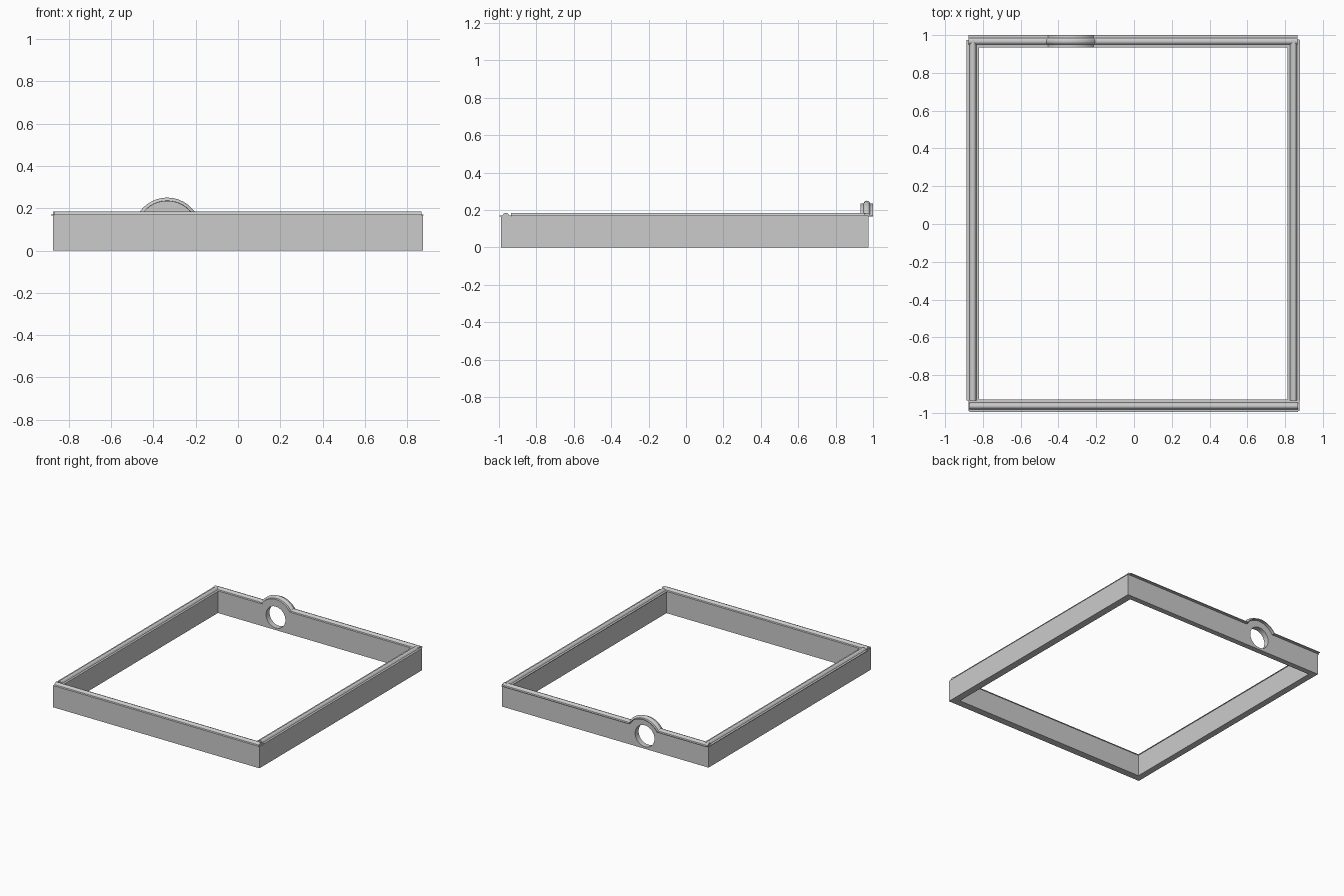
import bpy, bmesh, math
from mathutils import Vector

if "Cube" in bpy.data.objects:
    bpy.data.objects.remove(bpy.data.objects["Cube"])

H = 0.165                       # wall height
GX, GZ = -0.335, 0.09           # moon gate centre
R_WALL, R_HOLE = 0.14, 0.082

# coping cross-section: thin slab with a rounded ridge (across, up)
PROFILE = [(-0.033, 0), (0.033, 0), (0.033, 0.005), (0.018, 0.006)]
PROFILE += [(0.016 * math.cos(a), 0.006 + 0.014 * math.sin(a))
            for a in [math.pi * i / 8 for i in range(1, 8)]]
PROFILE += [(-0.018, 0.006), (-0.033, 0.005)]


def finish(name, bm):
    bmesh.ops.recalc_face_normals(bm, faces=bm.faces)
    me = bpy.data.meshes.new(name)
    bm.to_mesh(me)
    bm.free()
    ob = bpy.data.objects.new(name, me)
    bpy.context.collection.objects.link(ob)
    return ob


def box(name, x0, x1, y0, y1, z0, z1):
    bm = bmesh.new()
    bmesh.ops.create_cube(bm, size=1)
    for v in bm.verts:
        v.co = ((x0 + x1) / 2 + v.co.x * (x1 - x0),
                (y0 + y1) / 2 + v.co.y * (y1 - y0),
                (z0 + z1) / 2 + v.co.z * (z1 - z0))
    return finish(name, bm)


def sweep(name, stations):
    """Join coping sections; each station is (origin, across, up)."""
    bm = bmesh.new()
    rings = [[bm.verts.new(Vector(o) + Vector(s) * a + Vector(u) * b)
              for a, b in PROFILE] for o, s, u in stations]
    n = len(PROFILE)
    for r, q in zip(rings, rings[1:]):
        for i in range(n):
            j = (i + 1) % n
            bm.faces.new((r[i], r[j], q[j], q[i]))
    bm.faces.new(rings[0])
    bm.faces.new(rings[-1])
    return finish(name, bm)


def coping(name, p, q, across):
    return sweep(name, [((*p, H), across, (0, 0, 1)), ((*q, H), across, (0, 0, 1))])


# plain walls
box("front_wall", -0.875, 0.875, -0.99, -0.935, 0, H)
box("left_wall", -0.875, -0.825, -0.935, 0.935, 0, H)
box("right_wall", 0.82, 0.875, -0.935, 0.935, 0, H)

# back wall outline with an arched rise over the moon gate
t0 = math.asin((H - GZ) / R_WALL)
angles = [t0 + (math.pi - 2 * t0) * i / 32 for i in range(33)]
outline = [(-0.875, 0), (0.875, 0), (0.875, H)]
outline += [(GX + R_WALL * math.cos(a), GZ + R_WALL * math.sin(a)) for a in angles]
outline += [(-0.875, H)]
bm = bmesh.new()
face = bm.faces.new([bm.verts.new((x, 0.935, z)) for x, z in outline])
ext = bmesh.ops.extrude_face_region(bm, geom=[face])
bmesh.ops.translate(bm, vec=(0, 0.042, 0),
                    verts=[g for g in ext["geom"] if isinstance(g, bmesh.types.BMVert)])
back = finish("back_wall", bm)

# round opening
bpy.ops.mesh.primitive_cylinder_add(vertices=48, radius=R_HOLE, depth=0.3,
                                    location=(GX, 0.96, GZ + 0.008),
                                    rotation=(math.pi / 2, 0, 0))
cutter = bpy.context.object
cutter.name = "gate_cutter"
cutter.hide_render = True
cutter.hide_set(True)
cut = back.modifiers.new("gate_opening", "BOOLEAN")
cut.operation, cut.solver, cut.object = "DIFFERENCE", "EXACT", cutter

# straight copings, the back one interrupted by the gate arch
half = R_WALL * math.cos(t0)
coping("front_coping", (-0.87, -0.963), (0.868, -0.963), (0, 1, 0))
coping("left_coping", (-0.853, -0.935), (-0.853, 0.975), (1, 0, 0))
coping("right_coping", (0.845, -0.935), (0.845, 0.975), (1, 0, 0))
coping("back_coping_left", (-0.875, 0.967), (GX - half, 0.967), (0, 1, 0))
coping("back_coping_right", (GX + half, 0.967), (0.865, 0.967), (0, 1, 0))

# arched coping over the gate
sweep("gate_coping", [((GX + R_WALL * math.cos(a), 0.967, GZ + R_WALL * math.sin(a)),
                       (0, 1, 0), (math.cos(a), 0, math.sin(a))) for a in angles])
